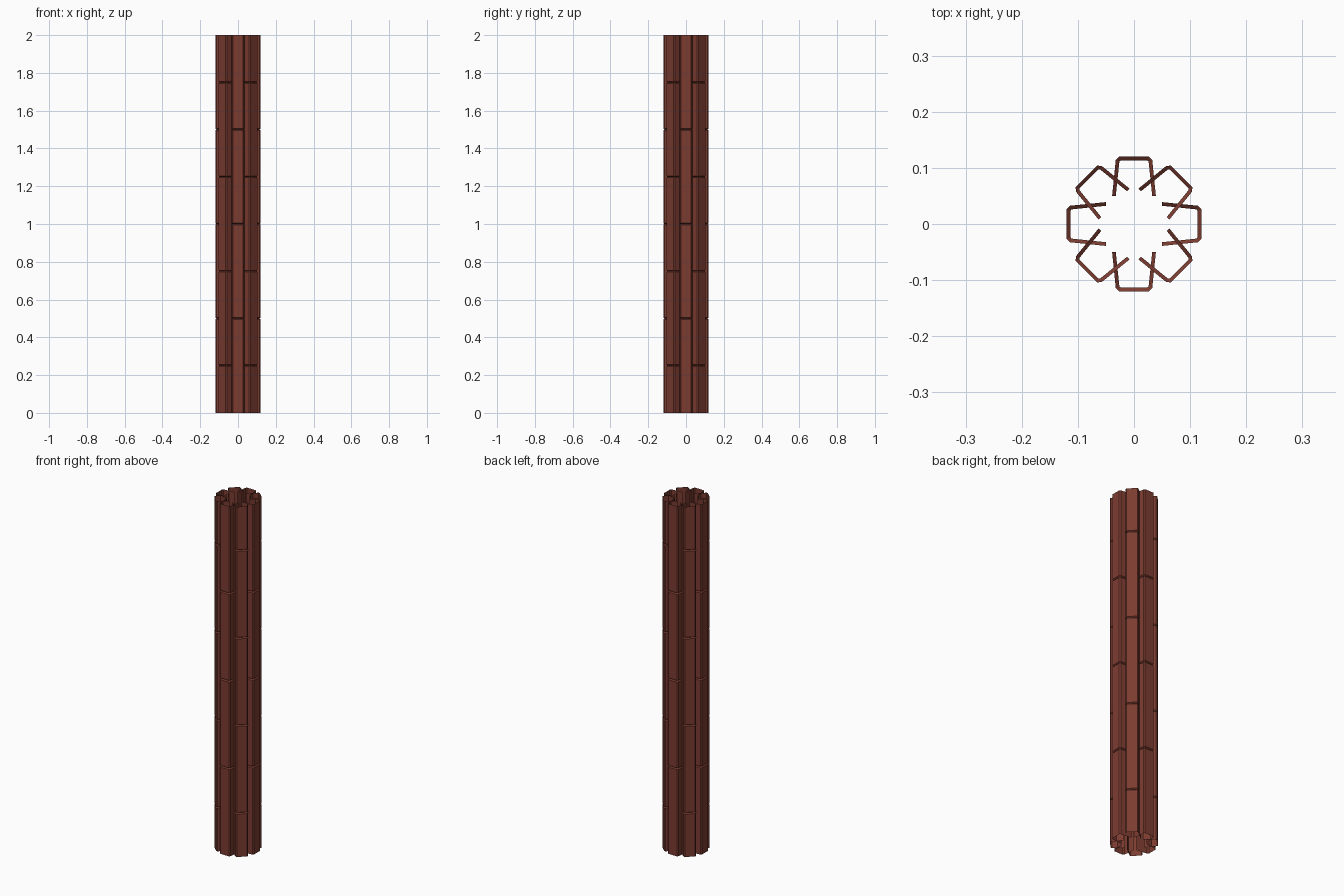
import bpy, bmesh, math

if "Cube" in bpy.data.objects:
    bpy.data.objects.remove(bpy.data.objects["Cube"])

mat = bpy.data.materials.new("red_brown")
mat.diffuse_color = (0.2, 0.045, 0.03, 1)
mat.use_nodes = True
mat.node_tree.nodes["Principled BSDF"].inputs["Base Color"].default_value = mat.diffuse_color

# Open U cross-section (radial, tangential): outer skin and its inset at a seam
T = 0.0065
HALF = [(0.05, 0.039), (0.114, 0.0325), (0.12, 0.027)]
HALF_IN = [(0.05, 0.039 - T), (0.1115, 0.0325 - T), (0.12 - T, 0.0235)]


def mirrored(half):
    return [(r, -t) for r, t in half] + [(r, t) for r, t in reversed(half)]


def strip(name, angle, seams):
    # Ring heights: full section, pinched to the inset section at every seam
    g = 0.005
    rings = [(0.0, HALF)]
    for z in seams:
        rings += [(z - g, HALF), (z, HALF_IN), (z + g, HALF)]
    rings.append((2.0, HALF))

    c, s = math.cos(angle), math.sin(angle)
    bm = bmesh.new()
    prev = None
    for z, half in rings:
        row = [bm.verts.new((r * c - t * s, r * s + t * c, z)) for r, t in mirrored(half)]
        if prev:
            for i in range(len(row) - 1):
                bm.faces.new((prev[i], prev[i + 1], row[i + 1], row[i]))
        prev = row
    me = bpy.data.meshes.new(name)
    bm.to_mesh(me)
    bm.free()
    me.materials.append(mat)
    ob = bpy.data.objects.new(name, me)
    bpy.context.collection.objects.link(ob)


# Eight strips around the column, seams staggered between neighbours
for k in range(8):
    seams = [0.25, 0.75, 1.25, 1.75] if k % 2 else [0.5, 1.0, 1.5]
    strip(f"column_strip_{k + 1}", k * math.pi / 4, seams)
